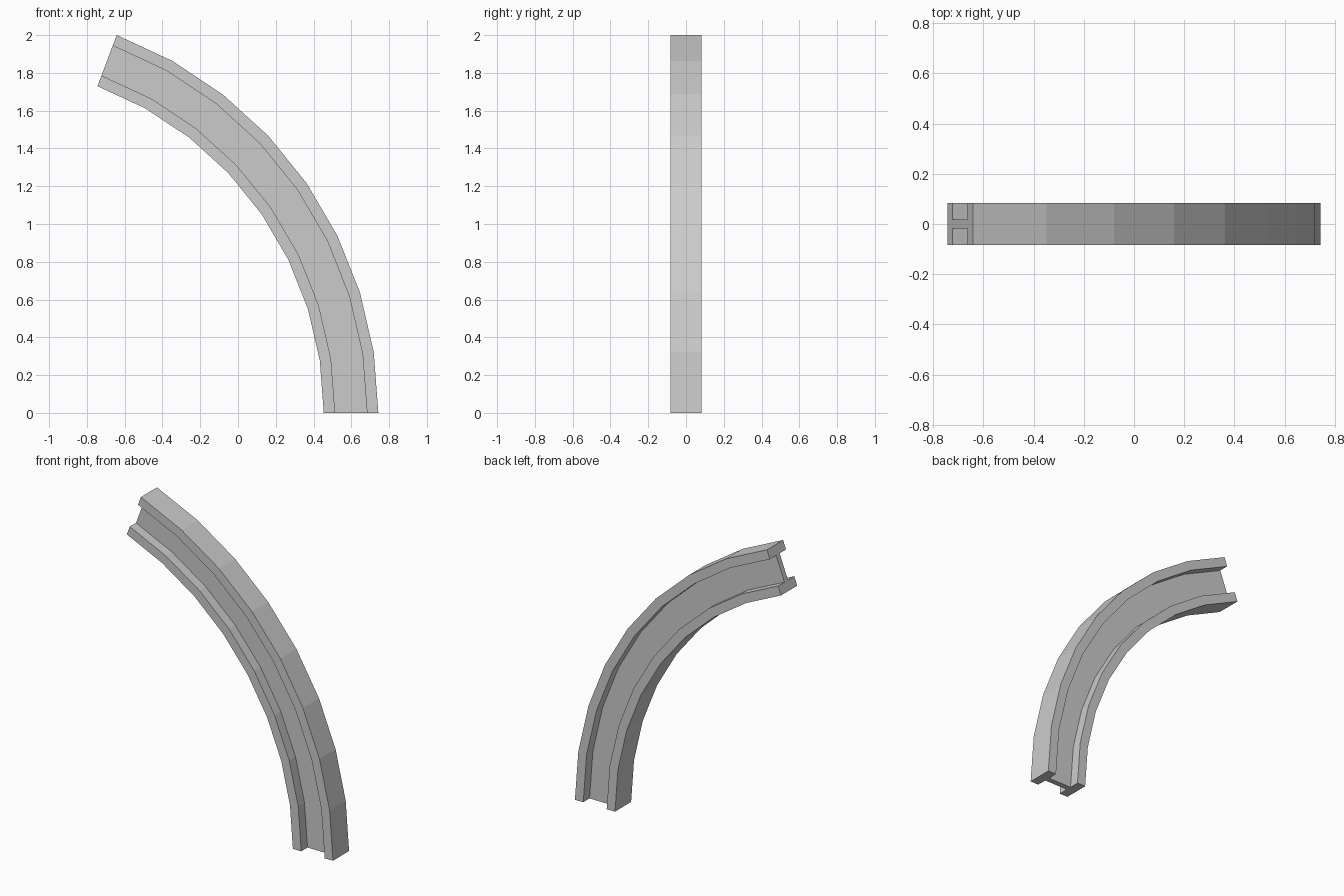
import bpy, bmesh
from math import sin, cos, radians

if "Cube" in bpy.data.objects:
    bpy.data.objects.remove(bpy.data.objects["Cube"])

# Arc and I-section dimensions
R_OUT, R_IN = 2.137, 1.848
FLANGE, HALF_W, HALF_WEB = 0.06, 0.083, 0.018
SWEEP, SEGMENTS = radians(69.4), 8
X_CENTRE = 0.743 - R_OUT

# I-shaped profile as (radius, y): one half, then its mirror image
half = [(R_IN, HALF_W), (R_IN + FLANGE, HALF_W), (R_IN + FLANGE, HALF_WEB),
        (R_OUT - FLANGE, HALF_WEB), (R_OUT - FLANGE, HALF_W), (R_OUT, HALF_W)]
profile = half + [(r, -y) for r, y in reversed(half)]

# Sweep the profile along the arc
bm = bmesh.new()
rings = []
for i in range(SEGMENTS + 1):
    a = SWEEP * i / SEGMENTS
    rings.append([bm.verts.new((X_CENTRE + r * cos(a), y, r * sin(a)))
                  for r, y in profile])
n = len(profile)
for lower, upper in zip(rings, rings[1:]):
    for j in range(n):
        k = (j + 1) % n
        bm.faces.new((lower[j], lower[k], upper[k], upper[j]))

# End caps
bm.faces.new(rings[0])
bm.faces.new(rings[-1])
bmesh.ops.recalc_face_normals(bm, faces=bm.faces[:])

mesh = bpy.data.meshes.new("curved_i_beam")
bm.to_mesh(mesh)
bm.free()
beam = bpy.data.objects.new("curved_i_beam", mesh)
bpy.context.collection.objects.link(beam)
